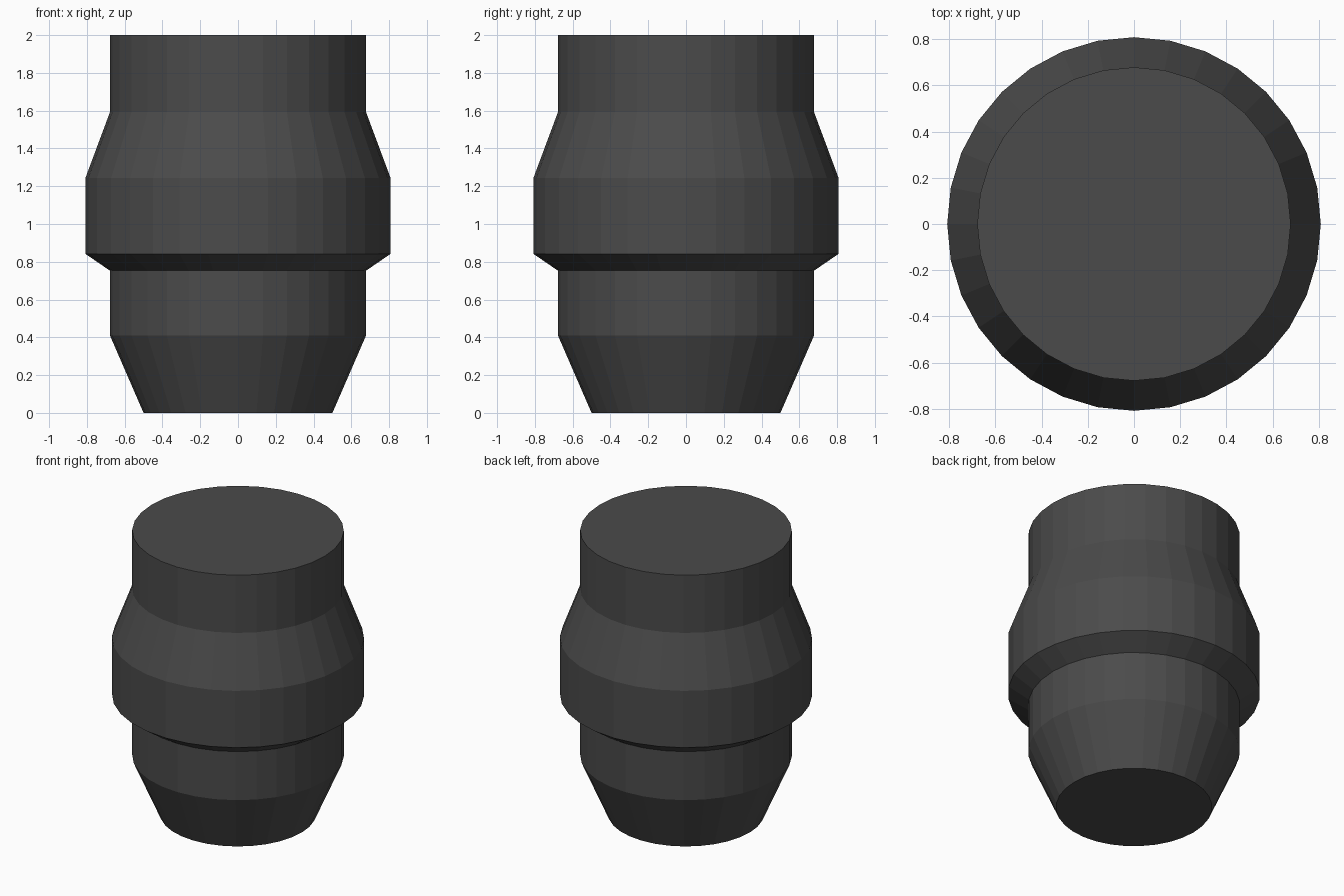
import bpy, bmesh
from math import cos, sin, tau

if "Cube" in bpy.data.objects:
    bpy.data.objects.remove(bpy.data.objects["Cube"])

SIDES = 32
# Profile as (radius, height), from foot to top
PROFILE = [(0.50, 0.0), (0.678, 0.41), (0.678, 0.753), (0.808, 0.842),
           (0.808, 1.243), (0.678, 1.592), (0.678, 2.0)]

# Turned body: one ring per profile point, joined by flat quads
bm = bmesh.new()
rings = [[bm.verts.new((r * cos(tau * i / SIDES), r * sin(tau * i / SIDES), z))
          for i in range(SIDES)] for r, z in PROFILE]
for low, high in zip(rings, rings[1:]):
    for i in range(SIDES):
        j = (i + 1) % SIDES
        bm.faces.new((low[i], low[j], high[j], high[i]))

# End caps
bm.faces.new(rings[0][::-1])
bm.faces.new(rings[-1])

mesh = bpy.data.meshes.new("collared_plug")
bm.to_mesh(mesh)
bm.free()
plug = bpy.data.objects.new("collared_plug", mesh)
bpy.context.collection.objects.link(plug)

# Dark grey finish
dark = bpy.data.materials.new("dark_grey")
dark.diffuse_color = (0.07, 0.07, 0.07, 1)
dark.use_nodes = True
dark.node_tree.nodes["Principled BSDF"].inputs["Base Color"].default_value = dark.diffuse_color
mesh.materials.append(dark)
